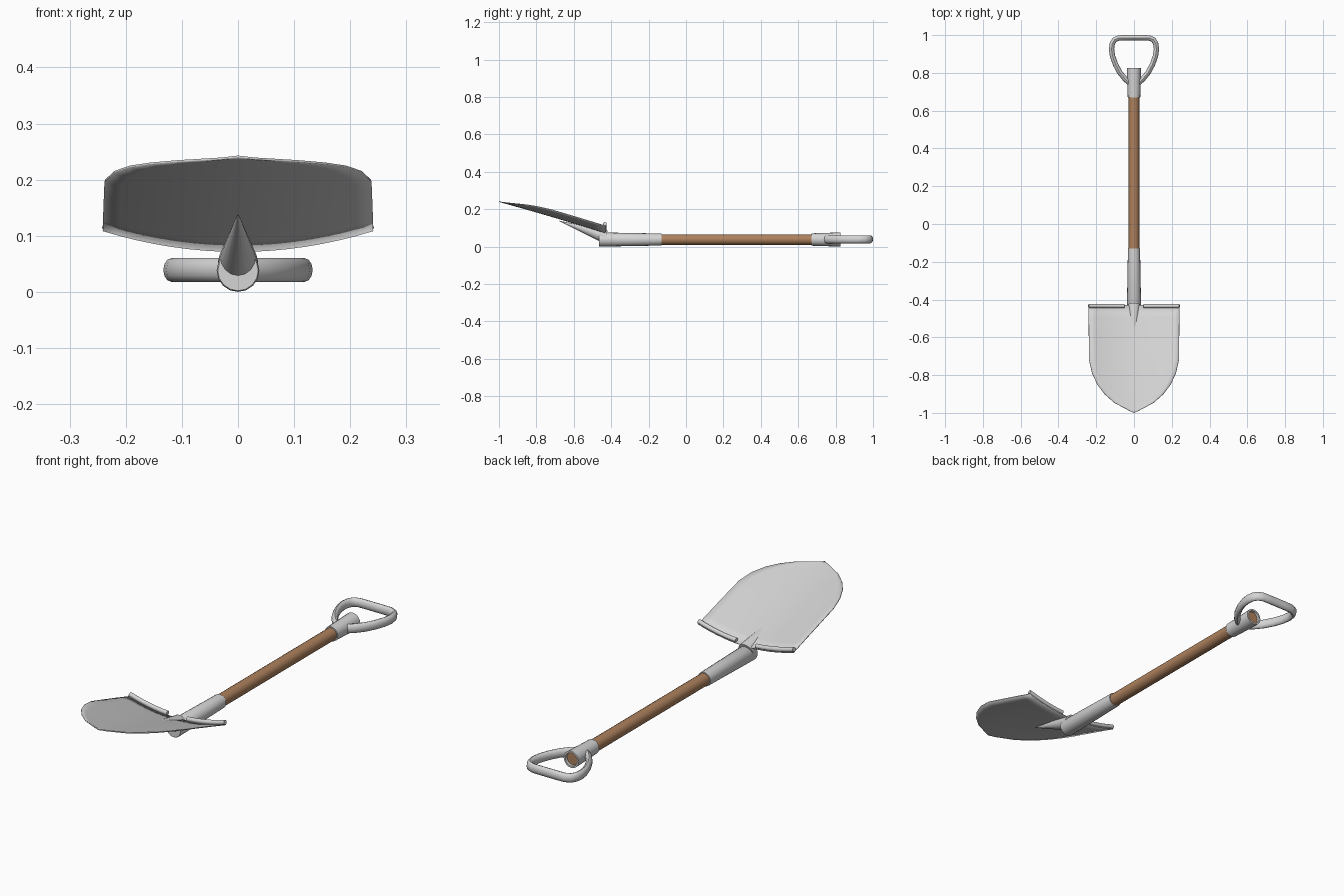
import bpy, bmesh, math
from mathutils import Vector

if "Cube" in bpy.data.objects:
    bpy.data.objects.remove(bpy.data.objects["Cube"])


def material(name, rgb):
    m = bpy.data.materials.new(name)
    m.diffuse_color = (*rgb, 1)
    m.use_nodes = True
    m.node_tree.nodes["Principled BSDF"].inputs["Base Color"].default_value = m.diffuse_color
    return m


METAL = material("light grey metal", (0.66, 0.66, 0.66))
WOOD = material("brown wood", (0.42, 0.22, 0.11))
AXIS_Z = 0.038


def finish(name, bm, mat, angle=40):
    bmesh.ops.recalc_face_normals(bm, faces=bm.faces)
    me = bpy.data.meshes.new(name)
    bm.to_mesh(me)
    bm.free()
    ob = bpy.data.objects.new(name, me)
    bpy.context.collection.objects.link(ob)
    me.materials.append(mat)
    bpy.ops.object.select_all(action='DESELECT')
    ob.select_set(True)
    bpy.context.view_layer.objects.active = ob
    bpy.ops.object.shade_smooth_by_angle(angle=math.radians(angle))
    return ob


def tube(name, pts, radii, mat, sides=16, squash=1.0, direction=None, caps=True):
    """Sweep a ring along pts; squash scales it sideways."""
    bm = bmesh.new()
    pts = [Vector(p) for p in pts]
    rings = []
    for i, p in enumerate(pts):
        d = direction or pts[min(i + 1, len(pts) - 1)] - pts[max(i - 1, 0)]
        d = Vector(d).normalized()
        side = d.cross(Vector((0, 0, 1))).normalized()
        up = side.cross(d)
        ring = []
        for k in range(sides):
            a = 2 * math.pi * k / sides
            ring.append(bm.verts.new(p + radii[i] * (side * math.cos(a) * squash + up * math.sin(a))))
        rings.append(ring)
    for a, b in zip(rings, rings[1:]):
        for k in range(sides):
            j = (k + 1) % sides
            bm.faces.new((a[k], a[j], b[j], b[k]))
    if caps:
        bm.faces.new(rings[0])
        bm.faces.new(rings[-1])
    return finish(name, bm, mat)


def lathe(name, profile, mat):
    """Turned part along the shaft axis from (y, radius) pairs."""
    return tube(name, [(0, y, AXIS_Z) for y, r in profile], [r for y, r in profile],
                mat, 16, direction=(0, 1, 0))


def interp(table, t):
    for (a, va), (b, vb) in zip(table, table[1:]):
        if t <= b:
            return va + (vb - va) * (t - a) / (b - a)
    return table[-1][1]


def blade_z(x, y):
    t = (-0.43 - y) / 0.57
    return 0.075 + 0.168 * t + 0.037 * (x / 0.24) ** 2 + 0.012 * t * (1 - t)


# Blade: dished sheet with a pointed outline
OUTLINE = [(-1.0, 0.0), (-0.985, 0.03), (-0.945, 0.105), (-0.90, 0.155), (-0.85, 0.193),
           (-0.79, 0.221), (-0.72, 0.237), (-0.55, 0.239), (-0.43, 0.24)]
rows = [y for y, w in OUTLINE[:-2]] + [-0.64, -0.55, -0.49, -0.43]
bm = bmesh.new()
grid = []
for y in rows:
    w = interp(OUTLINE, y)
    grid.append([bm.verts.new((w * u / 8, y, blade_z(w * u / 8, y))) for u in range(-8, 9)])
for a, b in zip(grid, grid[1:]):
    for k in range(16):
        bm.faces.new((a[k], a[k + 1], b[k + 1], b[k]))
bmesh.ops.remove_doubles(bm, verts=bm.verts, dist=0.0005)
blade = finish("blade", bm, METAL)
if blade.data.polygons[40].normal.z < 0:
    blade.data.flip_normals()
solid = blade.modifiers.new("thickness", 'SOLIDIFY')
solid.thickness = 0.004
solid.offset = -1

# Rolled foot treads on the back edge of the blade
for s, label in ((-1, "left"), (1, "right")):
    xs = [s * (0.05 + 0.19 * i / 6) for i in range(7)]
    tube(label + "_foot_tread", [(x, -0.434, blade_z(x, -0.434) + 0.009) for x in xs],
         [0.010] * 7, METAL, 10)

# Tapered spine under the blade, running out of the socket
tube("blade_spine", [(0, -0.43, 0.052), (0, -0.68, 0.138)], [0.036, 0.001], METAL, 16)

# Shaft and its two metal sockets
lathe("shaft", [(-0.2, 0.028), (0.815, 0.028)], WOOD)
lathe("blade_socket", [(-0.464, 0.036), (-0.460, 0.038), (-0.13, 0.032)], METAL)
tube("handle_socket", [(0, y, AXIS_Z) for y in (0.67, 0.67, 0.825, 0.825, 0.79)],
     [0.027, 0.033, 0.038, 0.030, 0.028], METAL, 16, direction=(0, 1, 0), caps=False)

# D-shaped grip: half path mirrored across the middle
half = [(0.02, 0.745), (0.045, 0.765), (0.075, 0.802), (0.098, 0.845), (0.114, 0.89),
        (0.119, 0.925), (0.115, 0.955), (0.103, 0.975), (0.08, 0.985), (0.04, 0.986)]
path = [(-x, y, AXIS_Z + 0.001) for x, y in half] + [(x, y, AXIS_Z + 0.001) for x, y in reversed(half)]
tube("d_grip", path, [0.021] * len(path), METAL, 12, squash=0.67)
